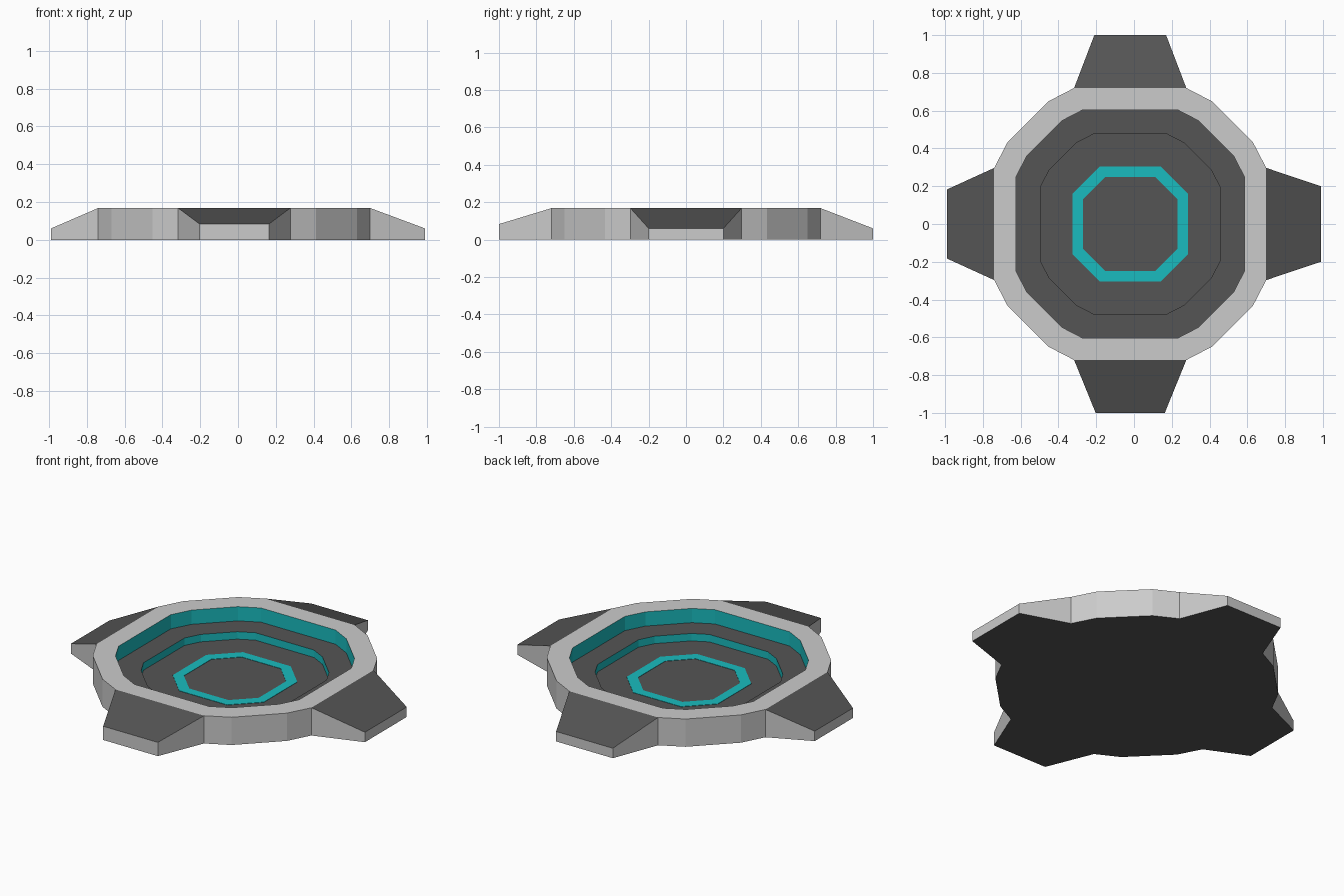
import bpy, bmesh
from mathutils import Matrix
from math import radians

if "Cube" in bpy.data.objects:
    bpy.data.objects.remove(bpy.data.objects["Cube"])

CX = -0.02   # centre of the round body


def material(name, colour):
    m = bpy.data.materials.new(name)
    m.diffuse_color = (*colour, 1)
    m.use_nodes = True
    m.node_tree.nodes["Principled BSDF"].inputs["Base Color"].default_value = m.diffuse_color
    return m


GREY = material("light_grey", (0.7, 0.7, 0.7))
DARK = material("dark_grey", (0.09, 0.09, 0.09))
CYAN = material("cyan", (0.01, 0.5, 0.52))
MATS = [GREY, DARK, CYAN]


def finish(bm, name, location=(CX, 0, 0)):
    me = bpy.data.meshes.new(name)
    bm.to_mesh(me)
    bm.free()
    for m in MATS:
        me.materials.append(m)
    ob = bpy.data.objects.new(name, me)
    ob.location = location
    bpy.context.collection.objects.link(ob)
    return ob


def outline(quarter):
    """Mirror a quarter outline (first quadrant, counter-clockwise) into a loop."""
    left = [(-x, y) for x, y in reversed(quarter)]
    half = quarter + left
    return half + [(-x, -y) for x, y in half]


def loft(bm, shape, levels):
    """Stack scaled copies of shape; each level is (scale, z, material)."""
    rings = []
    for s, z, mat in levels:
        ring = [bm.verts.new((x * s, y * s, z)) for x, y in shape]
        if rings:
            prev = rings[-1]
            for i in range(len(ring)):
                j = (i + 1) % len(ring)
                f = bm.faces.new((prev[i], prev[j], ring[j], ring[i]))
                f.material_index = mat
        rings.append(ring)
    return rings


# Body: outer wall, rim and two stepped recesses in one stacked profile
shape = outline([(0.72, 0.297), (0.65, 0.432), (0.432, 0.65), (0.297, 0.72)])
bm = bmesh.new()
rings = loft(bm, shape, [(1, 0, 0), (1, 0.168, 0), (0.84, 0.168, 0),
                         (0.84, 0.082, 2), (0.66, 0.082, 1), (0.66, 0.037, 2)])
bm.faces.new(rings[-1]).material_index = 1
bm.faces.new(list(reversed(rings[0]))).material_index = 1
finish(bm, "stepped_body")

# Glowing octagonal band lying on the lowest floor
bm = bmesh.new()
octagon = outline([(0.305, 0.16), (0.16, 0.305)])
loft(bm, octagon, [(1, 0.037, 2), (1, 0.039, 2), (0.82, 0.039, 2), (0.82, 0.037, 2)])
finish(bm, "inner_band")


# Four tapered feet sloping down from the rim
def foot(name, angle, reach, tip_half, tip_z):
    bm = bmesh.new()

    def section(x, w, h):
        return [bm.verts.new(p) for p in ((x, -w, 0), (x, w, 0), (x, w, h), (x, -w, h))]

    a = section(0.72, 0.297, 0.168)
    b = section(reach, tip_half, tip_z)
    for i, mat in enumerate((1, 0, 1, 0)):   # bottom, side, top, side
        j = (i + 1) % 4
        bm.faces.new((a[j], a[i], b[i], b[j])).material_index = mat
    bm.faces.new(b)
    bmesh.ops.rotate(bm, verts=bm.verts, cent=(0, 0, 0),
                     matrix=Matrix.Rotation(radians(angle), 3, 'Z'))
    finish(bm, name)


foot("right_foot", 0, 1.01, 0.20, 0.06)
foot("back_foot", 90, 1.0, 0.19, 0.06)
foot("left_foot", 180, 0.97, 0.183, 0.06)
foot("front_foot", 270, 1.0, 0.183, 0.083)
